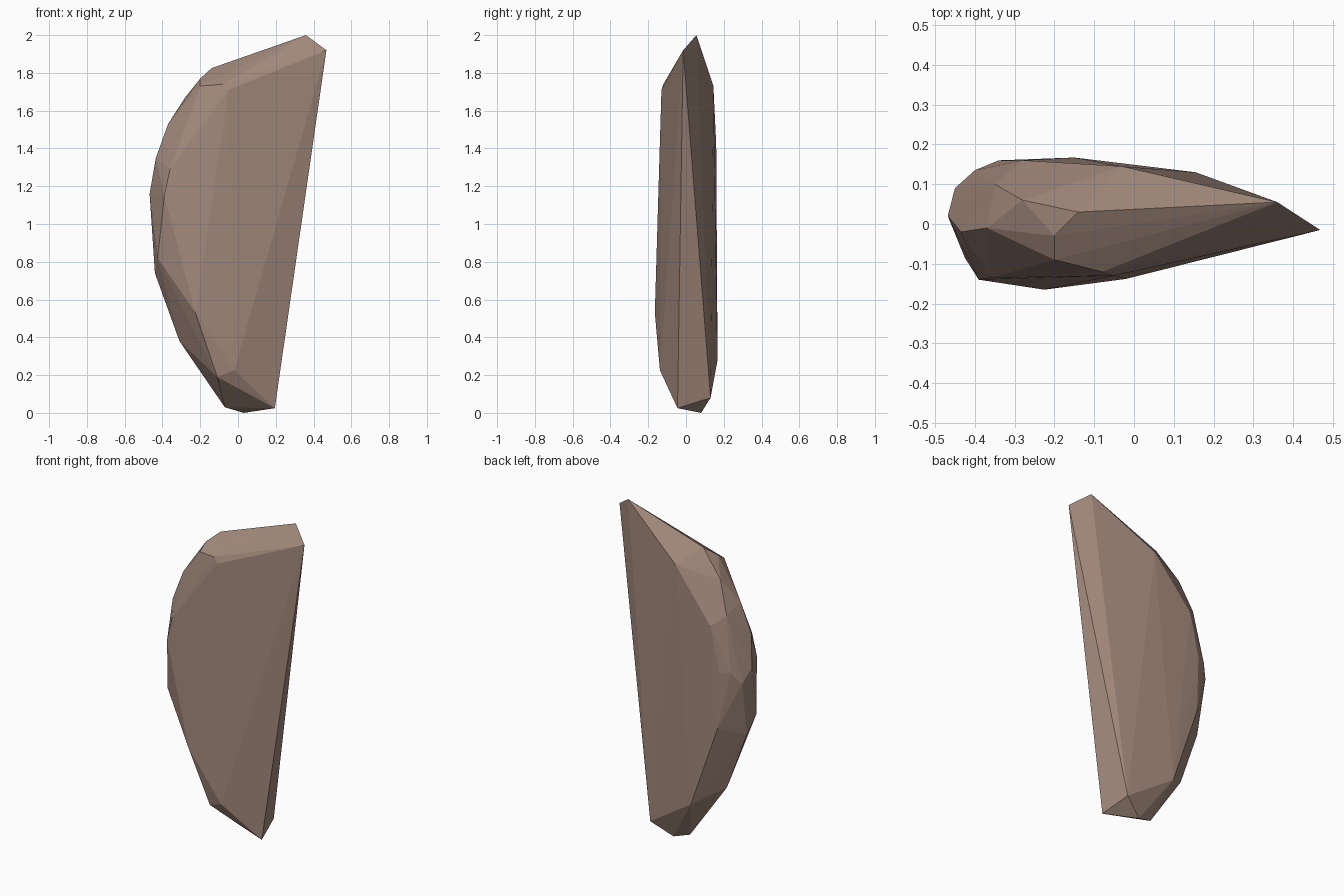
import bpy, bmesh

# Corner points of the chipped stone, grouped by region
flat_side = [(0.36, 0.055, 2.0), (0.468, -0.015, 1.92),
             (0.195, -0.045, 0.025), (0.155, 0.13, 0.08)]
foot = [(0.03, 0.08, 0.0), (-0.07, 0.06, 0.03)]
front_face = [(-0.05, -0.13, 1.71), (-0.08, -0.12, 1.74), (-0.20, -0.09, 1.73),
              (-0.36, -0.135, 1.29), (-0.39, -0.14, 1.15), (-0.225, -0.165, 0.53),
              (-0.02, -0.138, 0.225), (-0.11, -0.12, 0.19)]
back_face = [(-0.03, 0.145, 1.73), (-0.28, 0.16, 1.42), (-0.34, 0.16, 1.15),
             (-0.33, 0.16, 0.8), (-0.15, 0.167, 0.28)]
curved_edge = [(-0.14, 0.03, 1.825), (-0.20, -0.03, 1.77), (-0.28, 0.06, 1.67),
               (-0.37, -0.01, 1.53), (-0.35, 0.10, 1.48), (-0.435, -0.02, 1.35),
               (-0.40, 0.135, 1.15), (-0.468, 0.02, 1.16), (-0.45, 0.09, 1.08),
               (-0.425, -0.085, 0.82), (-0.44, 0.03, 0.74), (-0.31, 0.04, 0.38)]

# Hull over the corners gives the faceted solid
bm = bmesh.new()
for p in flat_side + foot + front_face + back_face + curved_edge:
    bm.verts.new(p)
hull = bmesh.ops.convex_hull(bm, input=bm.verts)
loose = [v for v in bm.verts if not v.link_faces]
bmesh.ops.delete(bm, geom=loose, context='VERTS')
bmesh.ops.recalc_face_normals(bm, faces=bm.faces)
mesh = bpy.data.meshes.new("stone_flake")
bm.to_mesh(mesh)
bm.free()
stone = bpy.data.objects.new("stone_flake", mesh)
bpy.context.collection.objects.link(stone)

# Dusty brown stone
mat = bpy.data.materials.new("brown_stone")
mat.diffuse_color = (0.36, 0.25, 0.20, 1)
mesh.materials.append(mat)
